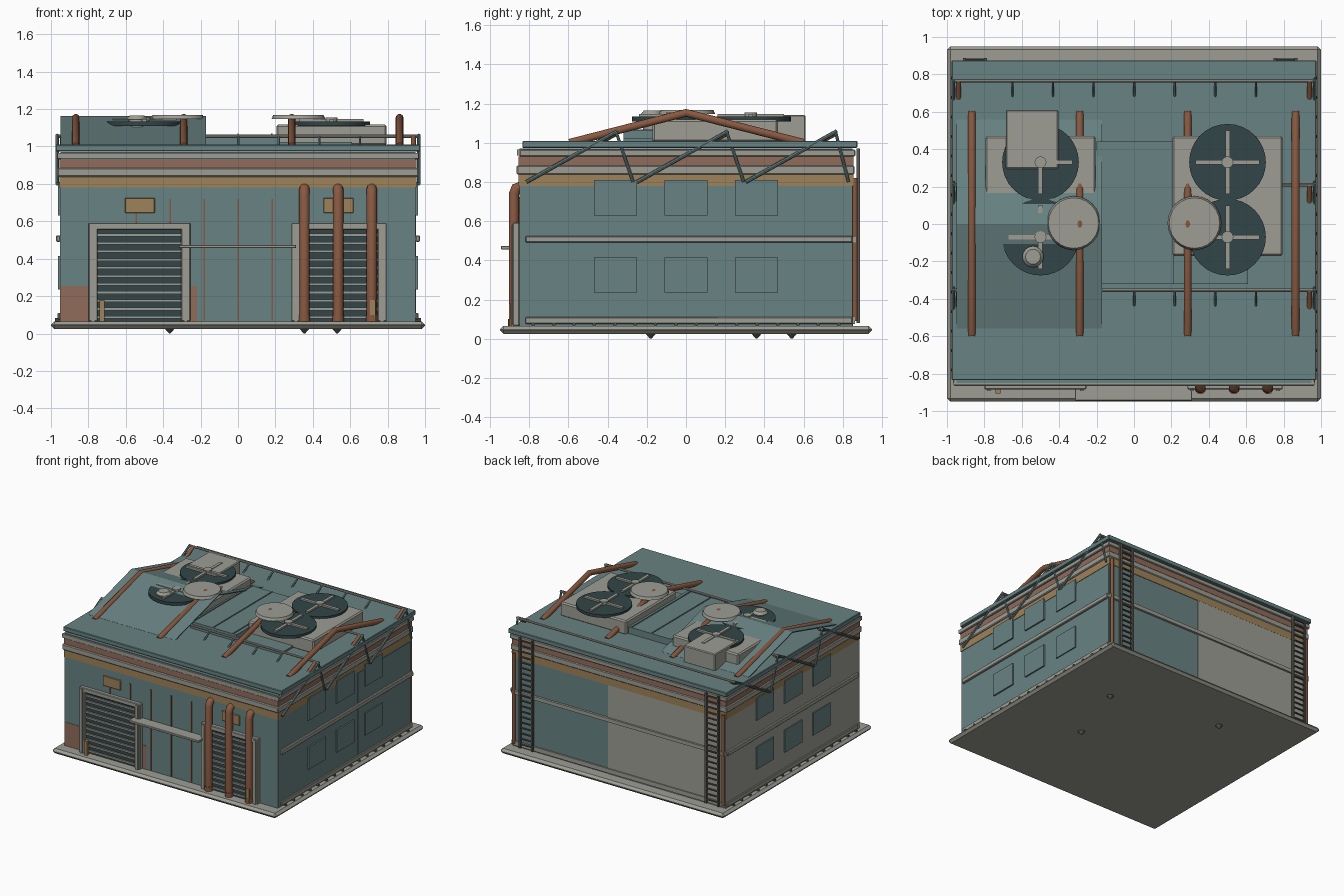
import bpy, bmesh, math
from mathutils import Vector

cube = bpy.data.objects.get("Cube")
if cube:
    bpy.data.objects.remove(cube)


def material(name, r, g, b):
    m = bpy.data.materials.new(name)
    m.use_nodes = True
    m.diffuse_color = (r, g, b, 1)
    m.node_tree.nodes["Principled BSDF"].inputs["Base Color"].default_value = (r, g, b, 1)
    return m


TEAL = material("teal paint", .14, .225, .225)
DARK = material("dark teal", .032, .06, .063)
GREY = material("concrete grey", .34, .34, .30)
RUST = material("rust pipe", .25, .10, .053)
PALE = material("pale rust", .28, .15, .105)
OCHRE = material("ochre", .34, .225, .10)
IRON = material("dark iron", .10, .095, .08)


def finish(name, bm, mat, smooth=False):
    bmesh.ops.recalc_face_normals(bm, faces=bm.faces)
    me = bpy.data.meshes.new(name)
    bm.to_mesh(me)
    bm.free()
    ob = bpy.data.objects.new(name, me)
    bpy.context.collection.objects.link(ob)
    me.materials.append(mat)
    if smooth:
        bpy.ops.object.select_all(action='DESELECT')
        ob.select_set(True)
        bpy.context.view_layer.objects.active = ob
        bpy.ops.object.shade_smooth_by_angle(angle=math.radians(40))
    return ob


def box(name, x, y, z, mat, bevel=0):
    """Box from three (low, high) ranges."""
    bm = bmesh.new()
    bmesh.ops.create_cube(bm, size=1)
    for v in bm.verts:
        v.co = [r[0] + (c + .5) * (r[1] - r[0]) for r, c in zip((x, y, z), v.co)]
    if bevel:
        bmesh.ops.bevel(bm, geom=bm.edges[:], offset=bevel, segments=1, affect='EDGES')
    return finish(name, bm, mat)


def rod(name, a, b, r, mat, r2=None, sides=12):
    """Round bar or cone between two points."""
    a, b = Vector(a), Vector(b)
    d = b - a
    bm = bmesh.new()
    bmesh.ops.create_cone(bm, cap_ends=True, segments=sides, radius1=r,
                          radius2=r if r2 is None else r2, depth=d.length)
    bm.transform(d.to_track_quat('Z', 'Y').to_matrix().to_4x4())
    bmesh.ops.translate(bm, vec=(a + b) / 2, verts=bm.verts)
    return finish(name, bm, mat, True)


def pipe(name, points, r, mat):
    """Bent pipe through points."""
    cu = bpy.data.curves.new(name, 'CURVE')
    cu.dimensions = '3D'
    cu.bevel_depth = r
    cu.bevel_resolution = 3
    cu.use_fill_caps = True
    s = cu.splines.new('POLY')
    s.points.add(len(points) - 1)
    for p, co in zip(s.points, points):
        p.co = (*co, 1)
    ob = bpy.data.objects.new(name, cu)
    bpy.context.collection.objects.link(ob)
    cu.materials.append(mat)


# Ground slab with small studs below
box("ground_slab", (-1, 1), (-.95, .95), (.025, .065), GREY, .018)
for x, y in ((.53, .36), (.355, -.18), (-.365, .54)):
    rod("slab_stud", (x, y, 0), (x, y, .03), .004, IRON, .03)

# Walls and wall claddings
box("walls", (-.95, .95), (-.85, .85), (.06, .97), TEAL)
box("right_cladding", (-.953, -.95), (-.85, .85), (.065, .78), GREY)
box("back_cladding", (-.95, .1), (.85, .853), (.065, .78), GREY)
box("front_rust_patch", (-.95, -.22), (-.853, -.85), (.065, .255), PALE)
box("left_cladding", (.95, .953), (.165, .845), (.11, .765), TEAL)
box("ochre_band", (-.954, .954), (-.854, .854), (.78, .84), OCHRE)

# Stacked cornice and flat roof
box("lower_cornice", (-.965, .965), (-.865, .86), (.838, .885), GREY, .006)
box("rust_band", (-.955, .955), (-.855, .855), (.885, .93), PALE)
box("upper_cornice", (-.968, .968), (-.85, .865), (.93, .966), GREY, .005)
box("roof_slab", (-.975, .975), (-.835, .875), (.974, 1.01), TEAL, .004)
box("front_gutter", (-.965, .965), (-.862, -.832), (.935, .965), GREY)

# Side bands, windows and bolts
for s in (-1, 1):
    def side(a, b):
        return tuple(sorted((s * a, s * b)))
    box("middle_band", side(.95, .972), (-.82, .85), (.49, .525), GREY, .005)
    box("bottom_band", side(.95, .965), (-.82, .85), (.075, .11), GREY, .004)
    for y in (-.36, 0, .36):
        for z in (.235, .63):
            box("window", side(.95, .962), (y - .11, y + .11), (z, z + .18), TEAL)
    for i in range(16):
        y = -.78 + i * .104
        rod("band_bolt", (s * .95, y, .073), (s * .978, y, .073), .01, IRON, sides=6)
box("back_middle_band", (-.95, .95), (.85, .868), (.49, .52), GREY)
box("back_bottom_band", (-.95, .95), (.85, .862), (.075, .11), GREY)

# Front seams
for i in range(5):
    x = -.545 + i * .182
    box("front_seam", (x - .004, x + .004), (-.858, -.85), (.07, .72), RUST)


# Shutter doors with frame, slats and sign
def door(x0, x1, sign, post):
    box("shutter_back", (x0 + .04, x1 - .04), (-.86, -.85), (.065, .56), DARK)
    for a in (x0, x1 - .05):
        box("door_post", (a, a + .05), (-.885, -.85), (.065, .59), GREY, .005)
        box("door_post_trim", (a + .015, a + .035), (-.892, -.88), (.065, .58), GREY)
    box("door_lintel", (x0, x1), (-.885, -.85), (.555, .592), GREY, .005)
    for i in range(11):
        z = .08 + i * .044
        box("shutter_slat", (x0 + .05, x1 - .05), (-.872, -.858), (z, z + .014), GREY)
    box("sign", (sign - .08, sign + .08), (-.862, -.85), (.645, .725), OCHRE, .003)
    box("bollard", (post - .014, post + .014), (-.905, -.88), (.065, .18), OCHRE)


door(-.8, -.255, -.525, -.727)
door(.285, .795, .537, .72)
box("front_shelf", (-.315, .31), (-.945, -.85), (.456, .474), GREY, .003)

# Front pipes with elbows
for x in (.355, .535, .715):
    pipe("front_pipe", ((x, -.878, .085), (x, -.878, .74), (x, -.868, .768), (x, -.82, .785)), .028, RUST)
    rod("pipe_foot", (x, -.878, .065), (x, -.878, .1), .031, RUST)

# Back ladders and drain pipes
for x in (-.85, .81):
    for d in (-.055, .055):
        box("ladder_rail", (x + d - .008, x + d + .008), (.87, .888), (.08, .97), IRON)
    for i in range(20):
        z = .11 + i * .044
        rod("ladder_rung", (x - .055, .879, z), (x + .055, .879, z), .007, IRON, sides=6)
for x in (-.935, .935):
    rod("drain_pipe", (x, .862, .09), (x, .862, .82), .013, RUST)

# Ridge pipes over the roof and thin pitched sheets
for i in range(4):
    x = -.867 + i * .577
    pipe("ridge_pipe", ((x, -.595, 1.0), (x, 0, 1.153), (x, .6, 1.0)), .021, RUST)
for name, s in (("front_pitched_sheet", -1), ("back_pitched_sheet", 1)):
    bm = bmesh.new()
    corners = [(-.95, 0, 1.163), (-.17, 0, 1.163), (-.17, s * .56, 1.011), (-.95, s * .56, 1.011)]
    top = [bm.verts.new(c) for c in corners]
    low = [bm.verts.new((x, y, z - .008)) for x, y, z in corners]
    bm.faces.new(top)
    bm.faces.new(low)
    for i in range(4):
        j = (i + 1) % 4
        bm.faces.new((top[i], top[j], low[j], low[i]))
    finish(name, bm, TEAL)

# Rails along the roof with sloping struts
for y in (-.355, .21, .765):
    rod("roof_rail", (-.965, y, 1.055), (.965, y, 1.055), .009, GREY, sides=8)
    for x in (-.966, .966):
        rod("side_strut", (x, y - .46, .80), (x, y + .005, 1.06), .010, TEAL, sides=8)
        if y < .7:
            rod("side_brace", (x, y, 1.05), (x, y + .085, .80), .008, TEAL, sides=8)
    for i in range(7):
        x = -.65 + i * .217
        rod("rail_strut", (x, y - .09, 1.0), (x, y, 1.055), .007, TEAL, sides=6)
    for x in (-.938, .938):
        rod("rail_end_stay", (x, y - .11, .99), (x, y, 1.05), .014, RUST)
rod("side_brace_end", (.966, .765, 1.05), (.966, .83, .80), .008, TEAL, sides=8)

# Raised deck in the middle of the roof
box("roof_deck", (-.2, .21), (-.32, .44), (1.005, 1.064), TEAL)
box("roof_deck_step", (.21, .61), (-.32, -.17), (1.005, 1.025), TEAL)
for x in (-.18, 0, .18):
    box("deck_seam", (x - .004, x + .004), (-.32, .44), (1.064, 1.069), TEAL)

# Cooling units with fans
for s in (-1, 1):
    x = s * .5
    box("cooling_unit", (x - .295, x + .295), (-.17, .47), (1.005, 1.118), GREY, .01)
    for y in (-.07, .33):
        rod("fan_disc", (x, y, 1.11), (x, y, 1.134), .205, DARK, sides=32)
        rod("fan_hub", (x, y, 1.12), (x, y, 1.156), .032, GREY)
        box("fan_bar_x", (x - .17, x + .17), (y - .012, y + .012), (1.13, 1.147), GREY)
        box("fan_bar_y", (x - .012, x + .012), (y - .17, y + .17), (1.13, 1.147), GREY)

# Vents, round caps and the extra duct box
for x in (-.323, .323):
    rod("cap_stem", (x, .005, 1.0), (x, .005, 1.15), .05, GREY, sides=16)
    rod("round_cap", (x, .005, 1.146), (x, .005, 1.168), .144, GREY, .135, sides=24)
rod("small_vent", (-.54, -.175, 1.0), (-.54, -.175, 1.15), .045, GREY, sides=16)
rod("small_vent_cap", (-.54, -.175, 1.145), (-.54, -.175, 1.165), .057, GREY, .04, sides=16)
box("duct_box", (-.685, -.405), (.295, .61), (1.005, 1.142), GREY, .006)
